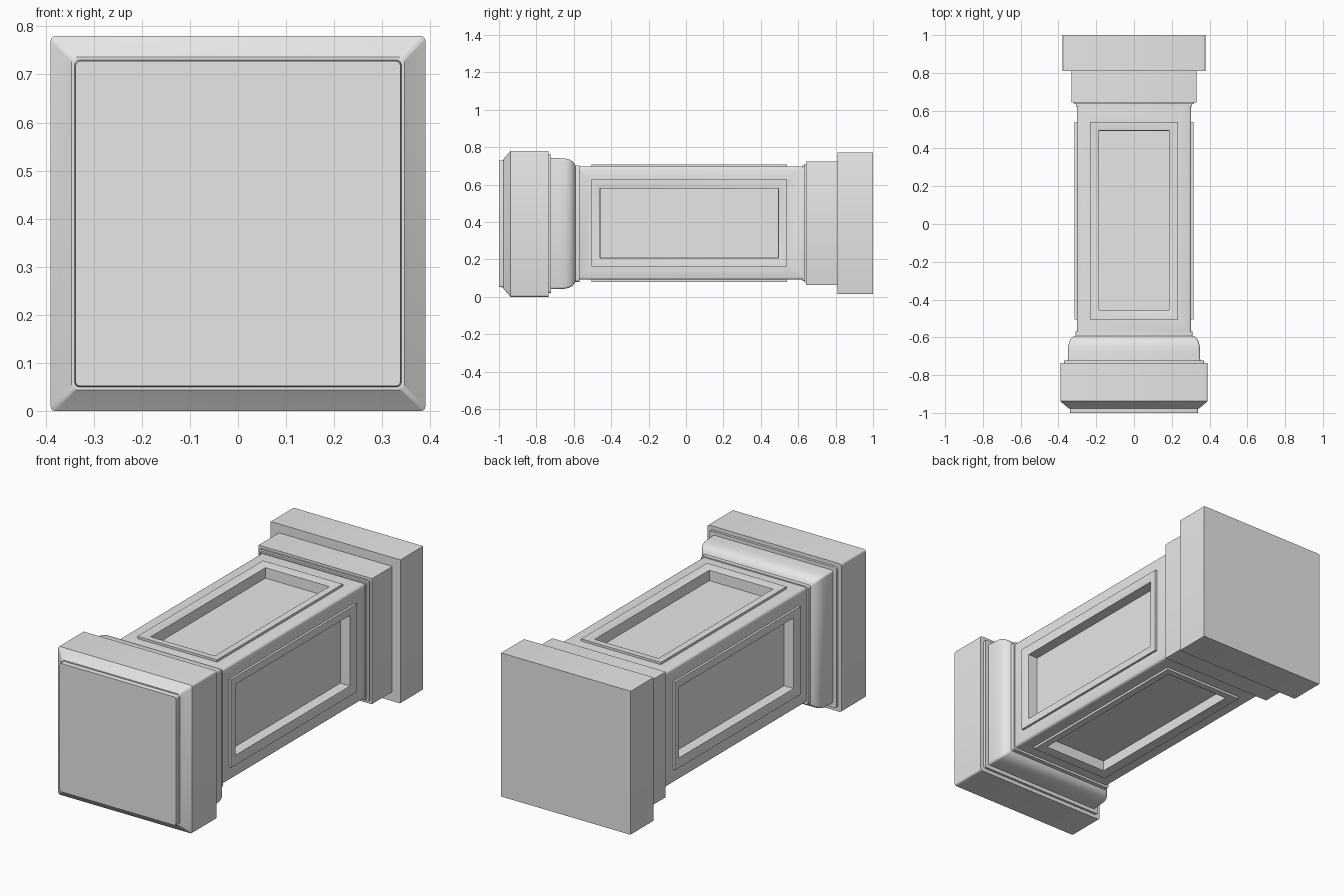
import bpy, bmesh, math
from mathutils import Matrix, Vector

if "Cube" in bpy.data.objects:
    bpy.data.objects.remove(bpy.data.objects["Cube"])

stone = bpy.data.materials.new("plain grey stone")
stone.diffuse_color = (0.8, 0.8, 0.8, 1)
stone.use_nodes = True
stone.node_tree.nodes["Principled BSDF"].inputs["Base Color"].default_value = stone.diffuse_color


def finish(name, bm, z):
    bmesh.ops.recalc_face_normals(bm, faces=bm.faces)
    me = bpy.data.meshes.new(name)
    bm.to_mesh(me)
    bm.free()
    me.materials.append(stone)
    ob = bpy.data.objects.new(name, me)
    ob.location.z = z
    bpy.context.collection.objects.link(ob)
    bpy.ops.object.select_all(action='DESELECT')
    ob.select_set(True)
    bpy.context.view_layer.objects.active = ob
    bpy.ops.object.shade_smooth_by_angle(angle=math.radians(32))
    return ob


def square_loft(name, profile, radius, z, seg=3):
    """Loft rounded squares along y from (y, half width) pairs."""
    bm = bmesh.new()
    rings = []
    for y, h in profile:
        ring = []
        for c in range(4):
            a0 = c * math.pi / 2
            cx = (h - radius) * (1 if c in (0, 3) else -1)
            cz = (h - radius) * (1 if c in (0, 1) else -1)
            for s in range(seg + 1):
                a = a0 + s / seg * math.pi / 2
                ring.append(bm.verts.new((cx + radius * math.cos(a), y,
                                          cz + radius * math.sin(a))))
        rings.append(ring)
    n = len(rings[0])
    for a, b in zip(rings, rings[1:]):
        for i in range(n):
            bm.faces.new((a[i], a[(i + 1) % n], b[(i + 1) % n], b[i]))
    bm.faces.new(rings[0])
    bm.faces.new(rings[-1])
    return finish(name, bm, z)


# Front plinth: raised face plate, chamfer, block and narrow step
square_loft("plinth_block", [(-1, 0.338), (-0.976, 0.34), (-0.976, 0.346),
                             (-0.938, 0.39), (-0.735, 0.39), (-0.735, 0.37),
                             (-0.722, 0.37), (-0.722, 0.34)], 0.01, 0.39)

# Rounded base moulding next to the plinth
square_loft("base_moulding", [(-0.73, 0.351), (-0.68, 0.35), (-0.645, 0.348),
                              (-0.622, 0.342), (-0.607, 0.333), (-0.597, 0.322),
                              (-0.592, 0.311), (-0.57, 0.311), (-0.57, 0.295)],
            0.012, 0.391)

# Back capital: thin collars and two plain blocks
square_loft("capital_collar", [(0.622, 0.295), (0.622, 0.308), (0.634, 0.308),
                               (0.634, 0.318), (0.65, 0.318)], 0.004, 0.393)
square_loft("capital_lower_block", [(0.642, 0.331), (0.82, 0.331)], 0.003, 0.393)
square_loft("capital_upper_block", [(0.81, 0.378), (1.0, 0.378)], 0.003, 0.393)

# Shaft: four sides, each with a raised frame round a sunken panel
bm = bmesh.new()
HALF = 0.302
# half width, half length, centre y, height above the shaft face
steps = [(HALF, 0.615, 0.03, 0), (0.232, 0.5225, 0.0175, 0),
         (0.232, 0.5225, 0.0175, 0.012), (0.216, 0.5065, 0.0175, 0.012),
         (0.186, 0.4765, 0.0175, 0.004), (0.184, 0.4745, 0.0175, -0.05)]
for k in range(4):
    rot = Matrix.Rotation(k * math.pi / 2, 3, 'Y')
    loops = [[bm.verts.new(rot @ Vector((sx * w, cy + sy * l, HALF + d)))
              for sx, sy in ((-1, -1), (1, -1), (1, 1), (-1, 1))]
             for w, l, cy, d in steps]
    for a, b in zip(loops, loops[1:]):
        for i in range(4):
            j = (i + 1) % 4
            bm.faces.new((a[i], a[j], b[j], b[i]))
    bm.faces.new(loops[-1])
bmesh.ops.remove_doubles(bm, verts=bm.verts, dist=0.0005)
corners = [e for e in bm.edges
           if all(abs(abs(v.co.x) - HALF) < 1e-3 and abs(abs(v.co.z) - HALF) < 1e-3
                  for v in e.verts)]
bmesh.ops.bevel(bm, geom=corners, offset=0.01, segments=3, affect='EDGES', profile=0.5)
finish("panelled_shaft", bm, 0.394)
